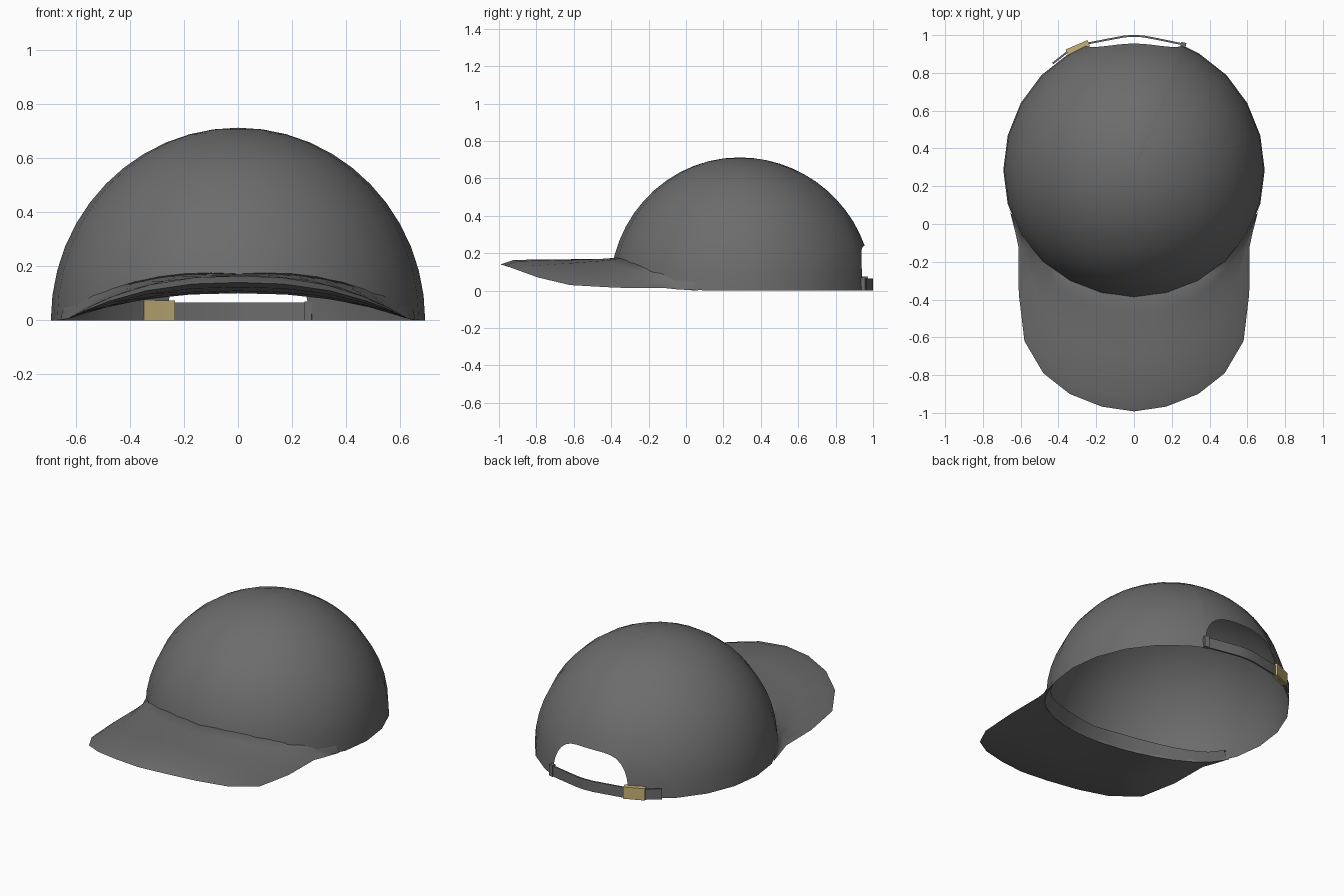
import bpy, math

if "Cube" in bpy.data.objects:
    bpy.data.objects.remove(bpy.data.objects["Cube"])

def material(name, rgb):
    m = bpy.data.materials.new(name)
    m.diffuse_color = (*rgb, 1)
    m.use_nodes = True
    m.node_tree.nodes["Principled BSDF"].inputs["Base Color"].default_value = m.diffuse_color
    return m

GREY = material("charcoal_cloth", (0.15, 0.15, 0.15))
TAN = material("brass_tan", (0.56, 0.44, 0.19))

CY, R, RB, H = 0.285, 0.692, 0.712, 0.712   # crown centre, radius, back radius, height

def make(name, verts, faces, mat, angle=40):
    me = bpy.data.meshes.new(name)
    me.from_pydata(verts, [], faces)
    me.materials.append(mat)
    ob = bpy.data.objects.new(name, me)
    bpy.context.collection.objects.link(ob)
    bpy.ops.object.select_all(action='DESELECT')
    ob.select_set(True)
    bpy.context.view_layer.objects.active = ob
    bpy.ops.object.mode_set(mode='EDIT')
    bpy.ops.mesh.select_all(action='SELECT')
    bpy.ops.mesh.normals_make_consistent(inside=False)
    bpy.ops.object.mode_set(mode='OBJECT')
    bpy.ops.object.shade_smooth_by_angle(angle=math.radians(angle))
    return ob

def arch(x):
    """Sideways curve of the brim: 1 in the middle, 0 at the temples."""
    return max(0.0, 1 - (abs(x) / 0.64) ** 2.4)

def crown_point(phi, z, inset=0.0):
    """Point on the dome; phi is measured from the back (+y)."""
    k = math.sqrt(max(0.0, 1 - (z / H) ** 2))
    ry = RB if math.cos(phi) > 0 else R
    return ((R * k - inset) * math.sin(phi), CY + (ry * k - inset) * math.cos(phi), z)

# Crown: dome whose lower edge arches over the brim and the back opening
HOLE = math.radians(22.2)
half = [4, 8, 12, 15, 18, 20, 21.3, 22, 22.3] + list(range(30, 180, 15))
degs = [0] + half + [180] + [-d for d in reversed(half)]
ROWS = 12
verts, faces = [], []
for d in degs:
    phi = math.radians(d)
    if abs(phi) < HOLE:
        zb = 0.24 * (1 - (abs(phi) / HOLE) ** 4) ** 0.4
    elif math.cos(phi) < 0:
        zb = 0.10 * arch(R * math.sin(phi))
    else:
        zb = 0.0
    a0 = math.asin(zb / H)
    for r in range(ROWS):
        a = a0 + (math.pi / 2 - a0) * r / ROWS
        verts.append(crown_point(phi, H * math.sin(a)))
top = len(verts)
verts.append((0, CY, H))
n = len(degs)
for c in range(n):
    p, q = c * ROWS, (c + 1) % n * ROWS
    for r in range(ROWS - 1):
        faces.append((p + r, q + r, q + r + 1, p + r + 1))
    faces.append((p + ROWS - 1, q + ROWS - 1, top))
make("crown", verts, faces, GREY, 60)

# Brim: closed cross-section swept between the crown and the outline
outline = [(0, -.992), (.17, -.967), (.34, -.90), (.48, -.79), (.58, -.62),
           (.61, -.37), (.612, -.12), (.627, -.05), (.66, .08)]
section = [(.12, .168), (.5, .167), (.88, .164), (1, .14), (.9, .122), (.5, .108)]
verts, faces = [], []
for i in range(-8, 9):
    s, k = (1 if i >= 0 else -1), abs(i)
    phi = math.pi - math.radians(8.75 * k)
    ox, oy = outline[k]
    base = R * math.sin(phi)
    zt = 0.172 * arch(base) + 0.05 * k / 8
    ring = [crown_point(phi, zt, 0.008)]
    ix, iy, _ = crown_point(phi, 0.1 * arch(base))
    for t, h in section:
        x, y = ix + (ox - ix) * t, iy + (oy - iy) * t
        lift = 0.025 * k / 8 if t == .12 else 0
        ring.append((x, y, h * arch(x) + lift))
    ring.append((ix, iy, 0.1 * arch(base)))
    ring.append(crown_point(phi, zt * 0.95, 0.03))
    verts += [(x * s, y, z) for x, y, z in ring]
m = len(ring)
for i in range(16):
    for j in range(m):
        a, b = i * m + j, i * m + (j + 1) % m
        faces.append((a, b, b + m, a + m))
make("brim", verts, faces, GREY, 40)

def band(name, path, half_t, z0, z1, mat):
    """Thin upright strip along a plan path."""
    verts, faces = [], []
    for i, (x, y) in enumerate(path):
        a, b = path[max(i - 1, 0)], path[min(i + 1, len(path) - 1)]
        dx, dy = b[0] - a[0], b[1] - a[1]
        l = math.hypot(dx, dy)
        nx, ny = -dy / l * half_t, dx / l * half_t
        verts += [(x + nx, y + ny, z0), (x + nx, y + ny, z1),
                  (x - nx, y - ny, z1), (x - nx, y - ny, z0)]
    for i in range(len(path) - 1):
        for j in range(4):
            a, b = i * 4 + j, i * 4 + (j + 1) % 4
            faces.append((a, b, b + 4, a + 4))
    e = len(verts) - 4
    faces += [(0, 1, 2, 3), (e, e + 1, e + 2, e + 3)]
    make(name, verts, faces, mat, 30)

# Adjustable strap, its anchor on the crown and the clasp
band("strap", [(.265, .95), (.13, .978), (.05, .993), (0, .996), (-.05, .993), (-.13, .978),
               (-.25, .955), (-.35, .913), (-.43, .85)], 0.005, 0.0, 0.065, GREY)
band("strap_anchor", [(.275, .946), (.248, .953)], 0.012, 0.0, 0.07, GREY)
band("clasp", [(-.355, .908), (-.30, .932), (-.24, .958)], 0.017, 0.0, 0.074, TAN)
